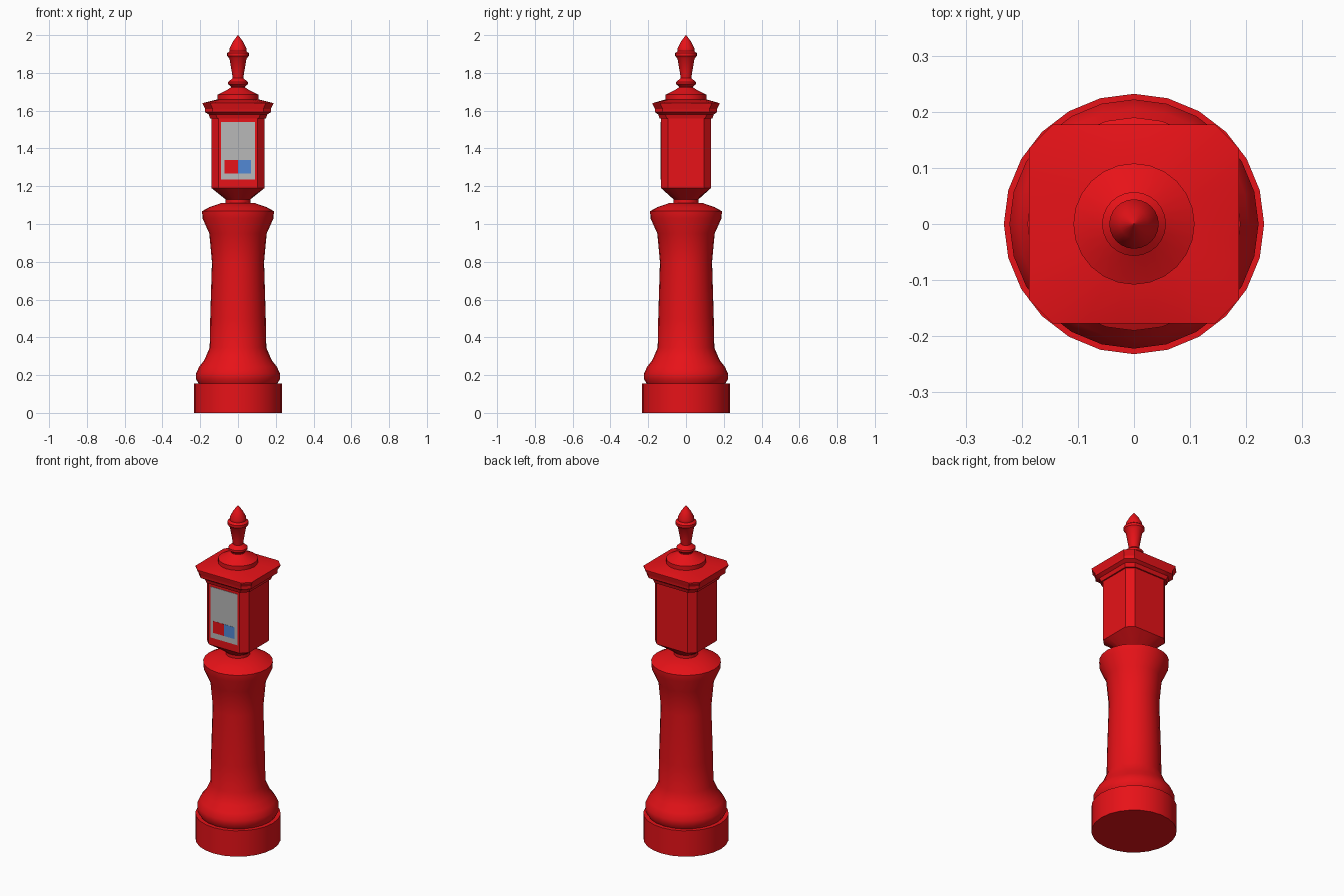
import bpy, bmesh, math
from math import sin, cos, pi, radians
from mathutils import Vector

if "Cube" in bpy.data.objects:
    bpy.data.objects.remove(bpy.data.objects["Cube"])


def material(name, rgb):
    m = bpy.data.materials.new(name)
    m.diffuse_color = (*rgb, 1)
    m.use_nodes = True
    m.node_tree.nodes["Principled BSDF"].inputs["Base Color"].default_value = m.diffuse_color
    return m


RED = material("red_paint", (0.8, 0.006, 0.009))
BLUE = material("blue_paint", (0.085, 0.25, 0.66))
GREY = material("grey_plate", (0.48, 0.48, 0.48))


def loft(name, rings, mat=RED):
    """Skin a stack of equal-length rings and close both ends."""
    bm = bmesh.new()
    loops = [[bm.verts.new(p) for p in ring] for ring in rings]
    n = len(loops[0])
    for a, b in zip(loops, loops[1:]):
        for i in range(n):
            j = (i + 1) % n
            bm.faces.new((a[i], a[j], b[j], b[i]))
    bm.faces.new(loops[0][::-1])
    bm.faces.new(loops[-1])
    bm.normal_update()
    me = bpy.data.meshes.new(name)
    bm.to_mesh(me)
    bm.free()
    ob = bpy.data.objects.new(name, me)
    bpy.context.collection.objects.link(ob)
    me.materials.append(mat)
    bpy.ops.object.select_all(action='DESELECT')
    ob.select_set(True)
    bpy.context.view_layer.objects.active = ob
    bpy.ops.object.shade_smooth_by_angle(angle=radians(32))
    return ob


def turned(name, profile, sides=24):
    return loft(name, [[(r * cos(2 * pi * i / sides), r * sin(2 * pi * i / sides), z)
                        for i in range(sides)] for r, z in profile])


def octagon(hx, hy, c, z):
    """Rectangle with cut corners, 24 points (long sides split in five)."""
    corners = [(hx, c - hy), (hx, hy - c), (hx - c, hy), (c - hx, hy),
               (-hx, hy - c), (-hx, c - hy), (c - hx, -hy), (hx - c, -hy)]
    pts = []
    for k in range(8):
        a, b = Vector(corners[k]), Vector(corners[(k + 1) % 8])
        n = 5 if k % 2 == 0 else 1
        pts += [(*a.lerp(b, i / n), z) for i in range(n)]
    return pts


def disc(r, z):
    """Circle whose points line up with the octagon rings."""
    return [(*(Vector(p[:2]).normalized() * r), z)
            for p in octagon(0.14, 0.132, 0.038, 0)]


def plate(name, x0, x1, z0, z1, y, mat):
    return loft(name, [[(x0, yy, z0), (x0, yy, z1), (x1, yy, z1), (x1, yy, z0)]
                       for yy in (y, -0.128)][::-1], mat)


# Plinth and turned column
turned("plinth", [(0.232, 0), (0.232, 0.155)])
turned("column", [(0.205, 0.15), (0.222, 0.178), (0.222, 0.21), (0.205, 0.245), (0.178, 0.28),
                  (0.15, 0.345), (0.147, 0.5), (0.138, 0.8), (0.152, 0.95), (0.188, 1.03),
                  (0.19, 1.068), (0.15, 1.09), (0.085, 1.112)])

# Neck flaring into the cut-corner call box
loft("call_box", [disc(0.066, 1.1), disc(0.066, 1.13), octagon(0.14, 0.132, 0.038, 1.19),
                  octagon(0.14, 0.132, 0.038, 1.57)])

# Stepped cornice and low roof
loft("cornice_roof", [octagon(0.148, 0.14, 0.038, 1.558), octagon(0.155, 0.147, 0.038, 1.58),
                      octagon(0.174, 0.164, 0.04, 1.592), octagon(0.174, 0.164, 0.04, 1.61),
                      octagon(0.187, 0.177, 0.042, 1.635), octagon(0.187, 0.177, 0.042, 1.64),
                      disc(0.108, 1.66)])

# Round collar and finial
turned("roof_collar", [(0.108, 1.645), (0.108, 1.685), (0.058, 1.71), (0.04, 1.722)])
turned("finial", [(0.038, 1.71), (0.038, 1.728), (0.052, 1.74), (0.052, 1.752), (0.028, 1.772),
                  (0.032, 1.8), (0.045, 1.875), (0.057, 1.89), (0.057, 1.905), (0.044, 1.915),
                  (0.044, 1.932), (0.025, 1.968), (0.001, 2.0)])

# Front panel with two coloured squares
plate("front_panel", -0.09, 0.09, 1.235, 1.54, -0.134, GREY)
plate("red_square", -0.072, 0, 1.268, 1.338, -0.135, RED)
plate("blue_square", 0, 0.07, 1.268, 1.338, -0.135, BLUE)
